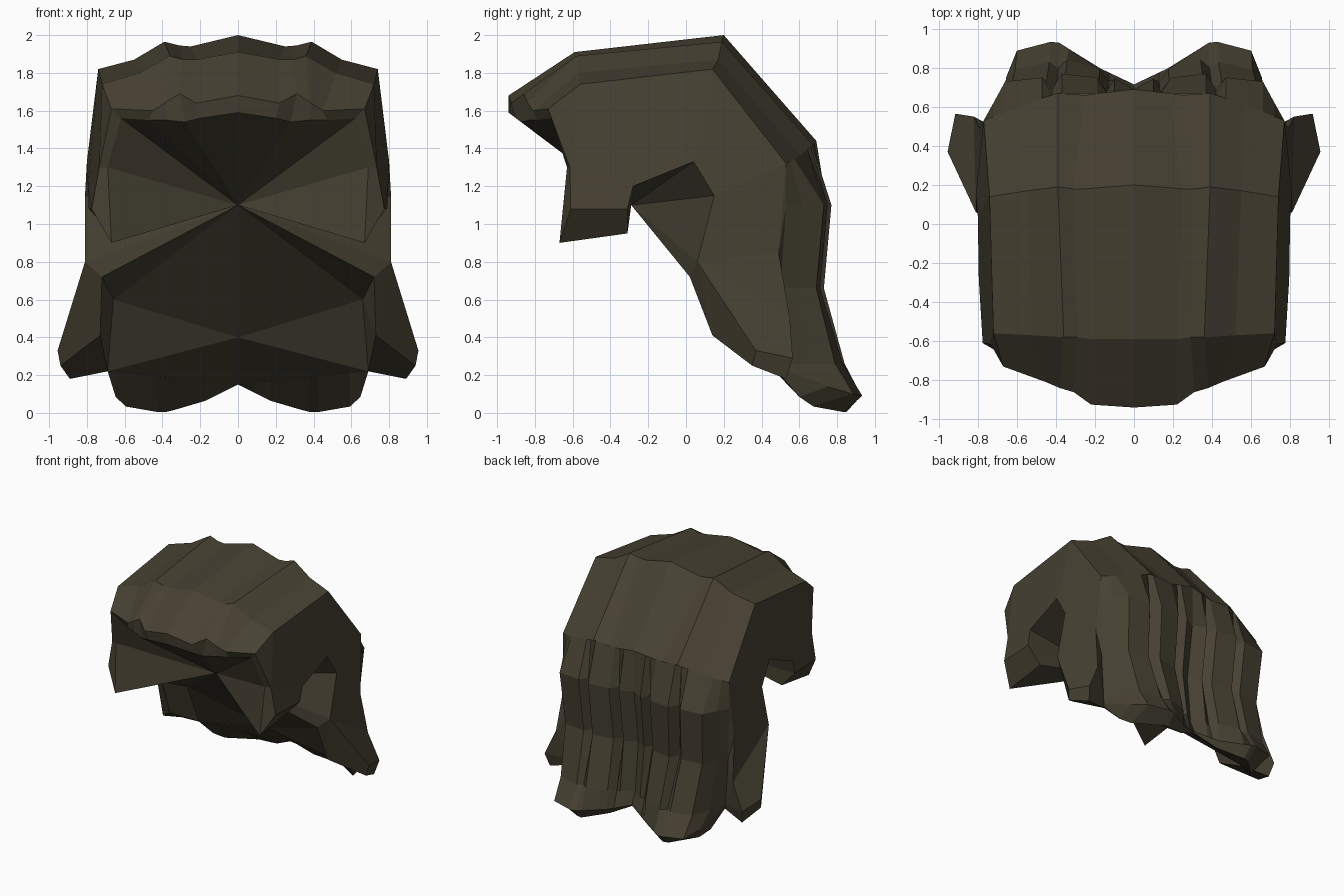
import bpy, bmesh
from mathutils import Vector

if "Cube" in bpy.data.objects:
    bpy.data.objects.remove(bpy.data.objects["Cube"])

brown = bpy.data.materials.new("dark_olive_brown")
brown.diffuse_color = (0.062, 0.053, 0.032, 1)
brown.use_nodes = True
brown.node_tree.nodes["Principled BSDF"].inputs["Base Color"].default_value = brown.diffuse_color


def build(name, points, faces, inside):
    """Flat-faced half mesh, faces turned away from an inside point, mirrored in x."""
    bm = bmesh.new()
    verts = [bm.verts.new(p) for p in points]
    for f in faces:
        bm.faces.new([verts[i] for i in f])
    bm.normal_update()
    for f in bm.faces:
        if f.normal.dot(f.calc_center_median() - Vector(inside)) < 0:
            f.normal_flip()
    mesh = bpy.data.meshes.new(name)
    bm.to_mesh(mesh)
    bm.free()
    mesh.materials.append(brown)
    obj = bpy.data.objects.new(name, mesh)
    bpy.context.collection.objects.link(obj)
    mod = obj.modifiers.new("mirror", 'MIRROR')
    mod.use_clip = True
    mod.merge_threshold = 0.0005


def loft(name, rows, inside):
    n = len(rows[0])
    faces = [(r * n + c, r * n + c + 1, (r + 1) * n + c + 1, (r + 1) * n + c)
             for r in range(len(rows) - 1) for c in range(n - 1)]
    build(name, [p for row in rows for p in row], faces, inside)


def named(name, pts, faces, inside):
    keys = list(pts)
    build(name, [pts[k] for k in keys],
          [[keys.index(k) for k in f.split()] for f in faces], inside)


# Rows across the hair, from the centre line to the side
fringe_under = [(0, -.94, 1.59), (.2, -.9, 1.56), (.28, -.87, 1.54),
                (.38, -.83, 1.55), (.47, -.79, 1.55), (.62, -.71, 1.56)]
fringe_lip = [(0, -.94, 1.68), (.22, -.925, 1.64), (.31, -.86, 1.69),
              (.38, -.84, 1.645), (.45, -.81, 1.60), (.67, -.73, 1.61)]
brow = [(0, -.59, 1.91), (.22, -.59, 1.87), (.29, -.58, 1.87),
        (.36, -.58, 1.89), (.52, -.57, 1.80), (.72, -.56, 1.74)]
crown = [(0, .2, 2.0), (.25, .18, 1.94), (.31, .18, 1.945),
         (.39, .19, 1.965), (.55, .17, 1.87), (.74, .14, 1.82)]
nape = [(0, .69, 1.44), (.18, .67, 1.41), (.25, .66, 1.40),
        (.39, .67, 1.42), (.57, .61, 1.36), (.77, .53, 1.32)]
loft("hair_cap", [fringe_under, fringe_lip, brow, crown, nape], (0, 0, 1.2))

# Back strands: ridges and grooves across, running down into two tails
COLS = [0, .10, .14, .19, .37, .42, .47, .66, .72, .77]


def row(z, width, ys):
    return [(x * width / .77, y, z) for x, y in zip(COLS, ys)]


def sample(line):
    """Points along a polyline at the strand columns."""
    out = []
    for x in COLS:
        x *= line[-1][0] / .77
        for a, b in zip(line, line[1:]):
            if x <= b[0] + 1e-6:
                t = (x - a[0]) / (b[0] - a[0])
                out.append(tuple(Vector(a).lerp(Vector(b), t)))
                break
    return out


back_rows = [
    sample(nape),
    row(1.10, .77, [.69, .745, .68, .75, .77, .69, .75, .73, .62, .53]),
    row(.66, .74, [.63, .69, .63, .70, .73, .65, .71, .69, .58, .50]),
    row(.26, .71, [.67, .74, .73, .79, .84, .80, .83, .79, .64, .49]),
    sample([(0, .715, .16), (.20, .81, .10), (.40, .94, .09), (.63, .88, .10),
            (.68, .62, .18), (.70, .48, .25)]),
    sample([(0, .71, .15), (.20, .77, .05), (.40, .86, 0), (.63, .64, .04),
            (.67, .55, .14), (.693, .475, .23)]),
    sample([(0, .70, .15), (.35, .58, .185), (.69, .47, .22)])]
loft("back_strands", back_rows, (.3, .4, .4))

# Points around the side of the hair and the face opening
P = dict(
    lip=fringe_lip[-1], brow=brow[-1], crown=crown[-1], nape=nape[-1],
    under=fringe_under[-1], g1=back_rows[1][-1], g2=back_rows[2][-1],
    g3=back_rows[3][-1], g4=back_rows[4][-1], root=back_rows[6][-1],
    keel=back_rows[6][0],
    back=(.79, .49, .85), jaw=(.81, .06, .80), ear_b=(.81, .15, 1.15),
    ear_t=(.80, .04, 1.33), ear_f=(.795, -.28, 1.20), burn_b=(.79, -.31, 1.08),
    burn_f=(.775, -.61, 1.08), temple=(.735, -.615, 1.30),
    in_temple=(.69, -.63, 1.30), in_f=(.67, -.67, .90), in_b=(.67, -.31, .95),
    core=(0, -.29, 1.10), low=(0, .36, .40), neck=(.66, .27, .60),
    chin=(.72, .02, .72), edge=(.73, .14, .41), ridge=(.82, .55, .50),
    a=(.955, .37, .33), b=(.915, .565, .29), c=(.94, .35, .25), d=(.89, .53, .18))


def part(name, faces, inside):
    used = {k: P[k] for f in faces for k in f.split()}
    named(name, used, faces, inside)


part("side_panel", [
    "lip brow temple", "brow crown ear_t ear_f temple", "ear_f burn_b burn_f temple",
    "crown nape ear_b ear_t", "nape back jaw ear_b"], (0, .1, 1.2))

# Front lock beside the face
part("sideburn", [
    "lip temple in_temple under", "temple burn_f in_f in_temple",
    "burn_f burn_b in_b in_f"], (.6, -.2, 1.3))

# Side lock flaring outward
part("side_lock", [
    "jaw back ridge", "jaw ridge b a", "jaw a c edge", "jaw edge chin", "a b d c",
    "edge c d root", "nape back g1", "back g2 g1", "back ridge g2", "ridge g3 g2",
    "ridge b g3", "b d g4 g3", "d root g4",
    "chin edge neck", "neck edge root"], (.75, .33, .5))

# Inner surfaces closing the face opening
for i, k in enumerate(fringe_under[:-1]):
    P["u%d" % i] = k
part("inner_lining", [
    "core u0 u1", "core u1 u2", "core u2 u3", "core u3 u4", "core u4 under",
    "core under in_temple", "core in_temple in_f", "core in_f in_b",
    "core in_b burn_b", "core burn_b ear_f", "core ear_f ear_t", "core ear_t ear_b",
    "core ear_b jaw", "core jaw chin", "core chin neck", "core neck low",
    "low neck root", "low root keel"], (0, .2, 1.4))
